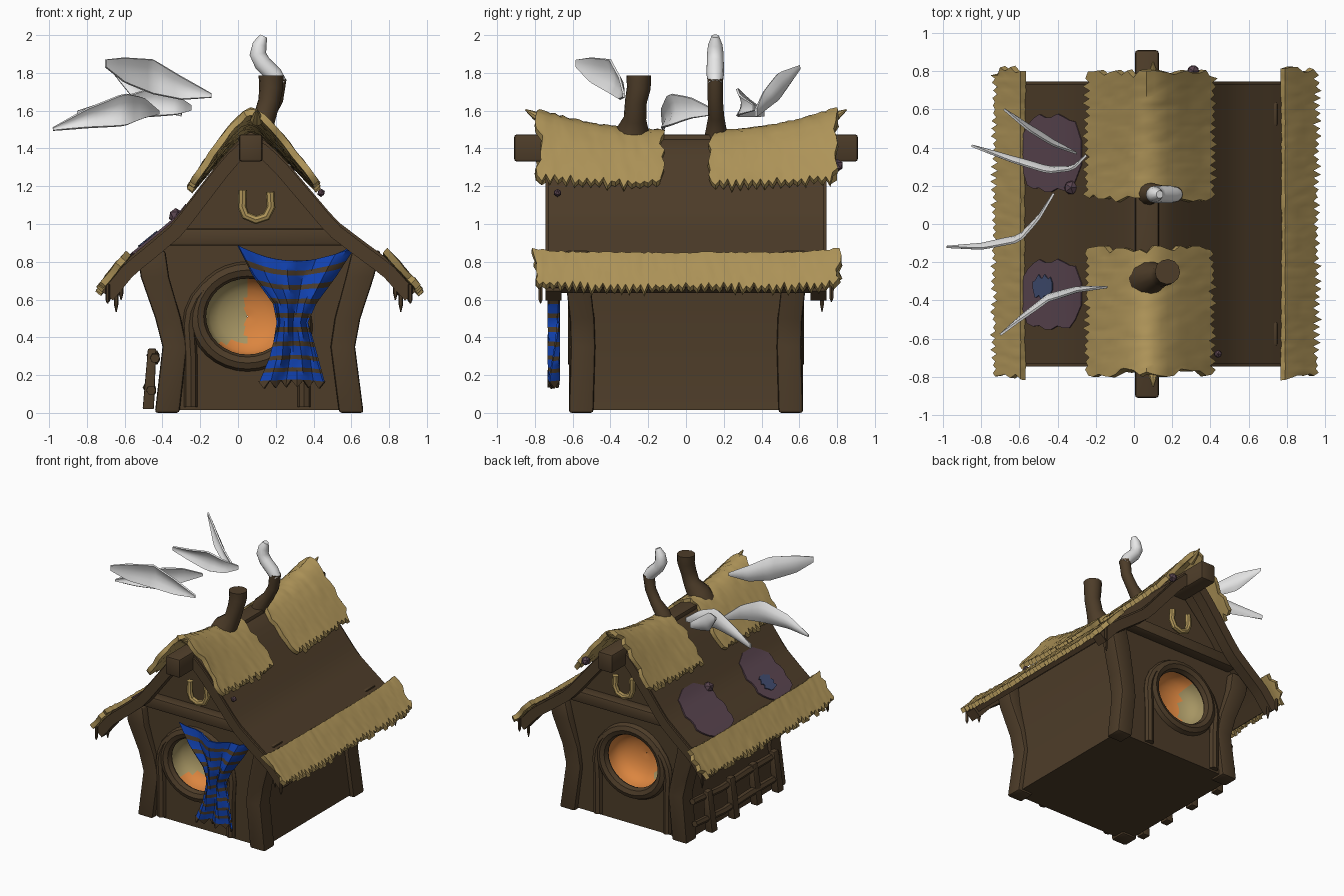
import bpy, bmesh, math, random
from mathutils import Vector

if "Cube" in bpy.data.objects:
    bpy.data.objects.remove(bpy.data.objects["Cube"])
random.seed(4)

def mat(name, r, g, b):
    m = bpy.data.materials.new(name)
    m.diffuse_color = (r, g, b, 1)
    m.use_nodes = True
    m.node_tree.nodes["Principled BSDF"].inputs["Base Color"].default_value = m.diffuse_color
    return m

BROWN = mat("dark wood", .075, .046, .022)
STRAW = mat("straw", .43, .30, .10)
BLUE = mat("blue cloth", .006, .058, .47)
ORANGE = mat("warm orange", .71, .235, .05)
TAN = mat("dull tan", .38, .30, .125)
PURPLE = mat("dull purple", .100, .058, .078)
SLATE = mat("slate blue", .05, .07, .155)
WHITE = mat("white", .80, .80, .80)

def add(name, bm, mats, thick=0, bevel=0):
    me = bpy.data.meshes.new(name)
    bmesh.ops.recalc_face_normals(bm, faces=bm.faces)
    bm.to_mesh(me)
    bm.free()
    for m in mats:
        me.materials.append(m)
    ob = bpy.data.objects.new(name, me)
    bpy.context.collection.objects.link(ob)
    if thick:
        s = ob.modifiers.new("thick", 'SOLIDIFY')
        s.thickness, s.offset = thick, 0
    if bevel:
        b = ob.modifiers.new("bevel", 'BEVEL')
        b.width, b.segments = bevel, 2
    return ob

def sheet(name, rows, mats, thick=0, rule=None, loop=False):
    """Skin a grid of points; rule(face centre, row) picks the material."""
    bm = bmesh.new()
    vs = [[bm.verts.new(p) for p in r] for r in rows]
    n = len(rows[0])
    for i in range(len(rows) - 1):
        for j in range(n if loop else n - 1):
            k = (j + 1) % n
            f = bm.faces.new((vs[i][j], vs[i][k], vs[i+1][k], vs[i+1][j]))
            if rule:
                f.material_index = rule(f.calc_center_median(), i)
    return add(name, bm, mats, thick)

def loft(name, secs, m, bevel=.015):
    """Stack of square sections (x, y, z, half x, half y)."""
    bm = bmesh.new()
    rings = [[bm.verts.new((x + a*hx, y + b*hy, z)) for a, b in ((-1, -1), (1, -1), (1, 1), (-1, 1))]
             for x, y, z, hx, hy in secs]
    for r, s in zip(rings, rings[1:]):
        for j in range(4):
            bm.faces.new((r[j], r[(j+1) % 4], s[(j+1) % 4], s[j]))
    bm.faces.new(rings[0])
    bm.faces.new(rings[-1])
    return add(name, bm, [m], bevel=bevel)

def box(name, x0, x1, y0, y1, z0, z1, m):
    c = ((x0+x1)/2, (y0+y1)/2)
    h = ((x1-x0)/2, (y1-y0)/2)
    return loft(name, [(*c, z0, *h), (*c, z1, *h)], m)

def tube(name, pts, m, closed=False, res=2):
    """Tube through points (x, y, z, radius)."""
    cu = bpy.data.curves.new(name, 'CURVE')
    cu.dimensions, cu.bevel_depth, cu.bevel_resolution, cu.use_fill_caps = '3D', 1, res, True
    sp = cu.splines.new('POLY')
    sp.points.add(len(pts) - 1)
    for p, q in zip(sp.points, pts):
        p.co, p.radius = (*q[:3], 1), q[3]
    sp.use_cyclic_u = closed
    cu.materials.append(m)
    ob = bpy.data.objects.new(name, cu)
    bpy.context.collection.objects.link(ob)

def lerp(table, t):
    for (a, *p), (b, *q) in zip(table, table[1:]):
        if t <= b:
            break
    f = (t - a) / (b - a)
    return [u + (v - u) * f for u, v in zip(p, q)]

# Roof cross-section: u = 0 at ridge, +-1 at the eaves
SLOPE = [(0, 1.47), (.08, 1.45), (.2, 1.37), (.4, 1.20), (.6, 1.03), (.8, .92), (1, .815), (1.3, .575)]
def roof(u, y, dz=0):
    return Vector((.07 + u * (.72 if u > 0 else .65), y, lerp(SLOPE, abs(u))[0] + dz))

us = [-1.17 + 2.34 * i / 30 for i in range(31)]
ys = [-.73 + 1.46 * j / 10 for j in range(11)]
sheet("roof", [[roof(u, y, -.028) for y in ys] for u in us], [BROWN], .05)
for s, n in ((-1, "front"), (1, "back")):
    sheet(n + "_barge_board", [[roof(u, s*y, -.06) for y in (.66, .745)] for u in us], [BROWN], .075)
box("ridge_beam", .005, .13, -.91, .91, 1.33, 1.475, BROWN)

# House body with a round hole from front to back
prof = [(-.42, .015), (-.37, .35), (-.45, .75), (-.47, .83), (.07, 1.40), (.65, .85), (.64, .75), (.59, .35), (.63, .015)]
bm = bmesh.new()
f = bm.faces.new([bm.verts.new((x, -.58, z)) for x, z in prof])
g = bmesh.ops.extrude_face_region(bm, geom=[f])["geom"]
bmesh.ops.translate(bm, vec=(0, 1.16, 0), verts=[v for v in g if isinstance(v, bmesh.types.BMVert)])
body = add("house_body", bm, [BROWN])

WX, WZ = .05, .51
def ellipse(y, k, n=32):
    return [Vector((WX + .22*k*math.cos(2*math.pi*i/n), y, WZ + .205*k*math.sin(2*math.pi*i/n))) for i in range(n)]
bm = bmesh.new()
a, b = [[bm.verts.new(p) for p in ellipse(y, 1.05)] for y in (-.9, .9)]
bm.faces.new(a)
bm.faces.new(b)
for j in range(32):
    bm.faces.new((a[j], a[(j+1) % 32], b[(j+1) % 32], b[j]))
cutter = add("window_cutter", bm, [BROWN])
cutter.hide_render = True
mod = body.modifiers.new("hole", 'BOOLEAN')
mod.operation, mod.solver, mod.object = 'DIFFERENCE', 'EXACT', cutter

# Both gable ends: window lining, frame, arch, tie beam, horseshoe
for s, n in ((-1, "front"), (1, "back")):
    rings = [(.57, 1.02), (.53, 1), (.48, .9), (.45, .7), (.43, .5), (.42, .25), (.415, .01)]
    split = .04 if s < 0 else -.06
    sheet(n + "_window_lining", [ellipse(s*y, k) for y, k in rings], [ORANGE, TAN],
          rule=lambda c, i: int(c.x < split and c.z > .37), loop=True)
    tube(n + "_window_frame", [(*p, .045) for p in ellipse(s*.58, 1.2)], BROWN, True)
    arch = [(-.25, 0), (-.25, .3)] + [(.05 - .31*math.cos(t*math.pi/12), .46 + .29*math.sin(t*math.pi/12)) for t in range(13)] + [(.35, .3), (.35, 0)]
    tube(n + "_arch", [(x, s*.585, max(z, .03), .035) for x, z in arch], BROWN)
    box(n + "_tie_beam", -.40, .56, min(s*.56, s*.66), max(s*.56, s*.66), .885, .975, BROWN)
    shoe = [(.025, 1.18), (.022, 1.09), (.04, 1.045), (.095, 1.022), (.15, 1.04), (.175, 1.09), (.17, 1.17)]
    tube(n + "_horseshoe", [(x, s*.63, z, .023) for x, z in shoe], STRAW)
    # Corner posts, pinched at the middle
    for side, xs in (("left", (-.375, -.335, -.37, -.44, -.46)), ("right", (.60, .555, .58, .645, .68))):
        loft(n + "_" + side + "_post", [(x, s*y, z, h, .065) for x, y, z, h in
             zip(xs, (.555, .545, .55, .575, .575), (0, .35, .5, .72, .86), (.065, .065, .068, .075, .075))], BROWN)

# Thatch with ragged edges
def thatch(name, u0, u1, y0, y1, dz, lift, nu, ny, thick):
    rows = []
    both = u0 < 0 < u1
    ends = [[random.uniform(-.02, .025) for i in range(nu + 1)] for e in (0, 1)]
    for i in range(nu + 1):
        row = []
        for j in range(ny + 1):
            t, v = i / nu, j / ny
            u, y = u0 + (u1 - u0) * t, y0 + (y1 - y0) * v
            if i == nu or (both and i == 0):
                k = random.uniform(.01, .04) if j % 2 else random.uniform(-.025, 0)
                u += k * (1 if u > 0 else -1)
            if j in (0, ny):
                y += ends[j > 0][i]
            row.append(roof(u, y, dz(u, y) + lift(u, y) + random.uniform(-.005, .005)))
        rows.append(row)
    sheet(name, rows, [STRAW], thick)

for s, n in ((-1, "front"), (1, "back")):
    a, b = sorted((s*.135, s*.785))
    thatch(n + "_ridge_thatch", -.465, .455, a, b, lambda u, y: .015 + .095*abs(u),
           lambda u, y: .11 * max(0, (abs(y)-.14)/.64)**2 * (1 - 1.6*abs(u)), 20, 30, .035)
    tube(n + "_ridge_tip", [(.1, s*.74, 1.55, .035), (.1, s*.80, 1.575, .022), (.1, s*.85, 1.605, .004)], STRAW)
for s, n in ((-1, "left"), (1, "right")):
    thatch(n + "_eave_thatch", s*(.985 if s > 0 else 1.0), s*1.21, -.80, .80, lambda u, y: .015,
           lambda u, y: .02 * abs(y/.8)**6, 5, 80, .035)
    # Drips hanging beneath the eaves
    for u, y, d in ((1.06, -.73, .17), (1.17, -.77, .10), (1.1, .72, .2), (1.16, .77, .1), (1.08, -.70, .13)):
        p = roof(s*u, y)
        tube(n + "_drip", [(p.x, y, p.z, .012), (p.x, y, p.z - d*.8, .012), (p.x, y, p.z - d, .003)], BROWN, res=1)

# Patches on the left roof slope
def patch(name, u0, u1, yc, w, m, dz):
    sheet(name, [[roof(-(u0+(u1-u0)*t/10), yc + w*v*(1-abs(t/5-1)**4)**.5 + .012*math.sin(t*2), dz)
          for v in (-1, -.5, 0, .5, 1)] for t in [.15+i*.97 for i in range(11)]], [m], .012)
patch("back_roof_patch", .52, 1.02, .37, .195, PURPLE, .012)
patch("front_roof_patch", .52, 1.02, -.37, .175, PURPLE, .012)
patch("small_roof_patch", .76, .92, -.33, .055, SLATE, .021)
for x, y, z, r in ((.31, .80, 1.31, .035), (.44, -.68, 1.165, .022), (-.33, .19, 1.045, .04)):
    bm = bmesh.new()
    bmesh.ops.create_icosphere(bm, subdivisions=1, radius=r)
    bmesh.ops.translate(bm, vec=(x, y, z), verts=bm.verts)
    add("roof_button", bm, [PURPLE])

# Crooked chimneys and a plume
tube("front_chimney", [(.07, -.29, 1.42, .11), (.09, -.28, 1.50, .085), (.14, -.27, 1.56, .06), (.165, -.265, 1.65, .058),
     (.175, -.25, 1.72, .063), (.175, -.25, 1.785, .066)], BROWN, res=4)
tube("back_chimney", [(.07, .16, 1.42, .07), (.09, .16, 1.50, .055), (.15, .16, 1.57, .042), (.2, .155, 1.66, .04), (.215, .155, 1.77, .042)], BROWN, res=4)
tube("chimney_plume", [(.225, .155, 1.74, .038), (.19, .155, 1.79, .046), (.13, .155, 1.85, .045), (.105, .155, 1.90, .044),
     (.115, .155, 1.95, .038), (.135, .155, 1.995, .02)], WHITE, res=4)

# White drifting feathers: (t, x, y, z low, z high)
F = {"front_feather": [(0, -.70, -.58, 1.83, 1.87), (.2, -.6, -.5, 1.75, 1.88), (.5, -.45, -.39, 1.69, 1.87), (.75, -.3, -.345, 1.66, 1.78), (1, -.14, -.33, 1.67, 1.69)],
     "middle_feather": [(0, -.98, -.12, 1.495, 1.51), (.3, -.8, -.12, 1.51, 1.61), (.6, -.6, -.08, 1.52, 1.69), (.8, -.5, .03, 1.56, 1.67), (1, -.42, .16, 1.58, 1.60)],
     "back_feather": [(0, -.85, .41, 1.57, 1.60), (.3, -.65, .34, 1.57, 1.66), (.6, -.45, .28, 1.57, 1.72), (.85, -.32, .29, 1.58, 1.68), (1, -.25, .36, 1.60, 1.63)],
     "far_feather": [(0, -.68, .60, 1.82, 1.84), (.35, -.55, .5, 1.66, 1.80), (.7, -.42, .42, 1.60, 1.70), (1, -.3, .37, 1.57, 1.61)]}
for n, tab in F.items():
    rows = []
    for i in range(17):
        x, y, a, b = lerp(tab, i / 16)
        bow = .03 * math.sin(math.pi * i / 16)
        rows.append([(x, y + bow*(.6-(2*v-1)**2), a + (b-a)*v) for v in (0, .25, .5, .75, 1)])
    sheet(n, rows, [WHITE], .012)

# Striped scarf hanging at the front: (t, left x, right x, z, corner rise)
C = [(0, 0, .62, .805, .08), (.15, .08, .52, .70, .03), (.33, .19, .41, .58, 0), (.48, .21, .37, .48, 0), (.75, .17, .42, .30, -.01), (1, .11, .46, .155, -.01)]
rows = []
for i in range(28):
    a, b, z, k = lerp(C, i / 27)
    rows.append([(a+(b-a)*j/12, -.70 - .028*math.cos(j*1.2 + i*.15), z + k*(j/6-1)**2 + (.02*(-1)**j if i == 27 else 0)) for j in range(13)])
sheet("striped_scarf", rows, [BLUE, BROWN], .012, rule=lambda c, i: int(i % 3 == 2))

# Low fence of rough planks along the left wall
for z, x in ((.12, -.46), (.29, -.44)):
    tube("fence_rail", [(x, -.5, z, .026), (x-.015, -.1, z+.015, .03), (x, .2, z-.01, .027), (x, .55, z+.02, .024)], BROWN, res=1)
for y in (-.46, -.2, .08, .36):
    loft("fence_post", [(-.475, y, .02, .03, .035), (-.455, y+.02, .34, .022, .03)], BROWN, .006)

# Bake modifiers and curves, drop the cutter, shade smooth
bpy.ops.object.select_all(action='SELECT')
bpy.context.view_layer.objects.active = body
bpy.ops.object.convert(target='MESH')
bpy.data.objects.remove(cutter)
bpy.ops.object.select_all(action='SELECT')
bpy.context.view_layer.objects.active = body
bpy.ops.object.shade_smooth_by_angle(angle=math.radians(40))
